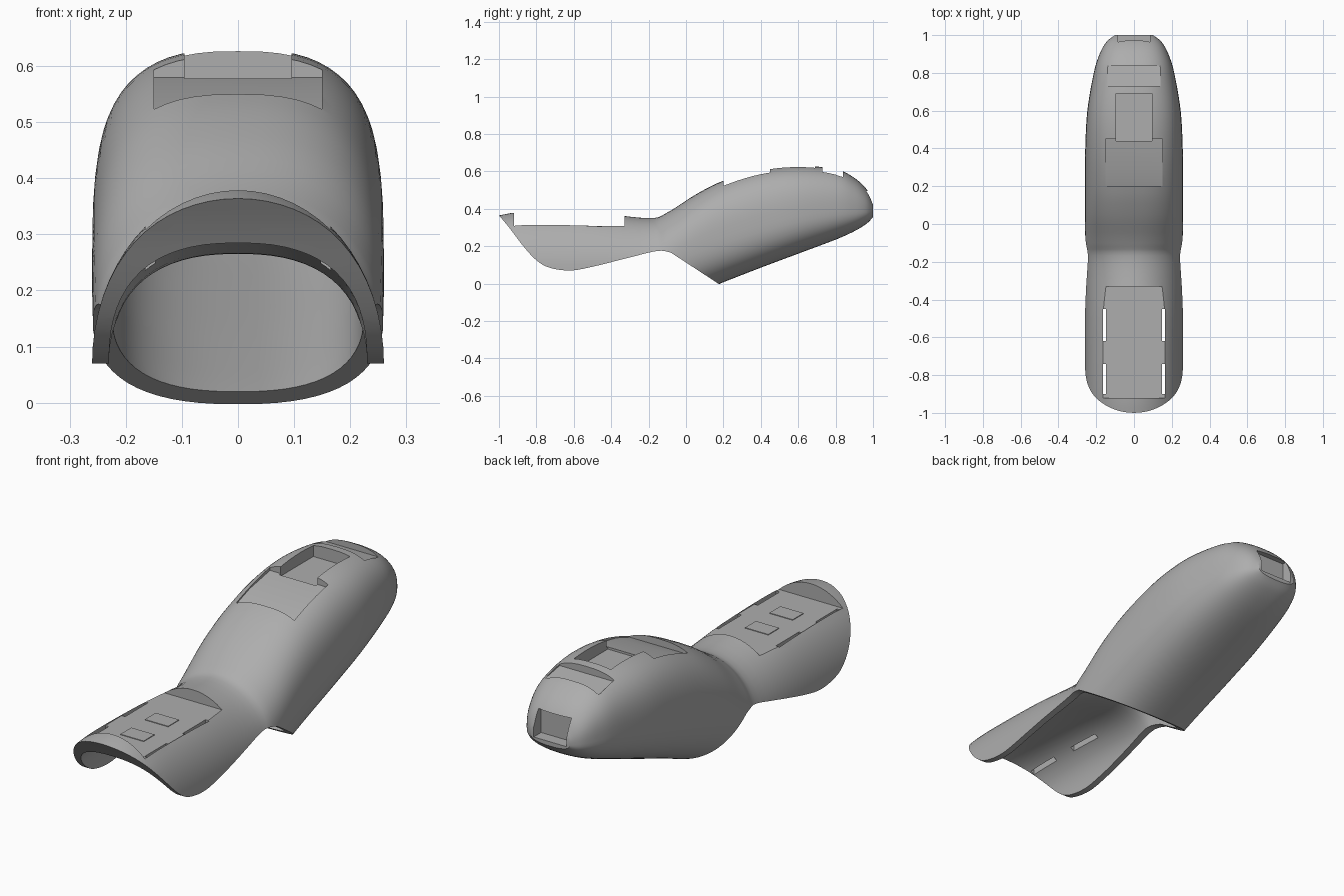
import bpy, bmesh, math

cube = bpy.data.objects.get("Cube")
if cube:
    bpy.data.objects.remove(cube, do_unlink=True)

grey = bpy.data.materials.new("plain grey")
grey.use_nodes = True
colour = (0.42, 0.42, 0.42, 1)
grey.diffuse_color = colour
grey.node_tree.nodes["Principled BSDF"].inputs["Base Color"].default_value = colour

# Body stations: y, half width, top, widest height, bottom, roundness
STATIONS = [
    (-1.02, .26, .36, .07, -.2, 2), (-.85, .26, .385, .07, -.2, 2),
    (-.5, .26, .378, .07, -.2, 2), (-.2, .258, .35, .08, -.15, 2),
    (-.1, .258, .38, .12, -.1, 2.2), (.05, .26, .475, .2, -.055, 2.5),
    (.2, .26, .55, .25, .007, 2.7), (.4, .258, .61, .31, .085, 2.8),
    (.6, .247, .63, .36, .16, 2.8), (.8, .213, .612, .39, .235, 2.7),
    (.9, .182, .565, .39, .28, 2.7), (.965, .145, .505, .39, .32, 2.6),
    (1.0, .1, .44, .385, .355, 2.6)]
SEGMENTS, STEPS = 64, 5


def make_object(name, bm):
    bmesh.ops.recalc_face_normals(bm, faces=bm.faces)
    mesh = bpy.data.meshes.new(name)
    bm.to_mesh(mesh)
    bm.free()
    mesh.materials.append(grey)
    obj = bpy.data.objects.new(name, mesh)
    bpy.context.collection.objects.link(obj)
    return obj


def smooth_points(points):
    """Catmull-Rom resampling of a list of tuples."""
    result = []
    last = len(points) - 1
    for i in range(last):
        quad = [points[max(0, min(last, i + k))] for k in (-1, 0, 1, 2)]
        for s in range(STEPS):
            t = s / STEPS
            result.append(tuple(
                b + t * ((c - a) + t * ((2*a - 5*b + 4*c - d) + t * (3*b - a - 3*c + d))) / 2
                for a, b, c, d in zip(*quad)))
    return result + [points[-1]]


def ring(bm, station):
    """Superellipse section, rounder below its widest height."""
    y, w, top, mid, bottom, roundness = station
    verts = []
    for i in range(SEGMENTS):
        a = 2 * math.pi * i / SEGMENTS
        c, s = math.cos(a), math.sin(a)
        n = roundness if s > 0 else min(roundness, 2.45)
        x = w * math.copysign(abs(c) ** (2 / n), c)
        h = abs(s) ** (2 / n)
        z = mid + h * (top - mid) if s > 0 else mid - h * (mid - bottom)
        verts.append(bm.verts.new((x, y, z)))
    return verts


def loft(name, stations):
    bm = bmesh.new()
    rings = [ring(bm, s) for s in stations]
    for a, b in zip(rings, rings[1:]):
        for i in range(SEGMENTS):
            j = (i + 1) % SEGMENTS
            bm.faces.new((a[i], a[j], b[j], b[i]))
    bm.faces.new(rings[0])
    bm.faces.new(rings[-1])
    return make_object(name, bm)


def prism(name, outline, x0, x1):
    """Side outline in y, z extruded across x."""
    bm = bmesh.new()
    face = bm.faces.new([bm.verts.new((x0, y, z)) for y, z in outline])
    new = bmesh.ops.extrude_face_region(bm, geom=[face])["geom"]
    bmesh.ops.translate(bm, vec=(x1 - x0, 0, 0),
                        verts=[v for v in new if isinstance(v, bmesh.types.BMVert)])
    return make_object(name, bm)


def block(name, x0, x1, y0, y1, z0, z1):
    return prism(name, [(y0, z0), (y1, z0), (y1, z1), (y0, z1)], x0, x1)


def carve(target, cutter):
    cutter.hide_render = True
    mod = target.modifiers.new("carve", 'BOOLEAN')
    mod.operation, mod.solver, mod.object = 'DIFFERENCE', 'EXACT', cutter
    bpy.ops.object.select_all(action='DESELECT')
    bpy.context.view_layer.objects.active = target
    target.select_set(True)
    bpy.ops.object.modifier_apply(modifier=mod.name)
    bpy.data.objects.remove(cutter, do_unlink=True)


# Outer body and hollow interior
path = smooth_points(STATIONS)
body = loft("seat_body", path)
inner = []
for y, w, top, mid, bottom, n in path:
    if y < .88:
        t = max(0, min(1, (y + .5) / .5))
        inner.append((y, w - .03 - .006 * t, top - .092 + .012 * t,
                      mid, bottom + .037, n + .4))
inner[0] = (-1.1,) + inner[0][1:]
carve(body, loft("interior", inner))

# Sloped front edge, open belly and slanted mouth
lower_edge = smooth_points([(-1.005, .37), (-.95, .305), (-.87, .2), (-.8, .125), (-.73, .085),
                            (-.62, .07), (-.5, .09), (-.3, .14), (-.15, .175), (-.08, .165)])
carve(body, prism("belly_cut", [(-1.3, .37)] + lower_edge
                  + [(.18, -.005), (.18, -.5), (-1.3, -.5)], -.5, .5))

# Sunken front deck behind the front rim, with side slits
carve(body, block("deck_cut", -.165, .165, -.92, -.33, .308, .6))
for side in (-1, 1):
    for y0, y1 in ((-.9, -.74), (-.62, -.45)):
        x0, x1 = sorted((side * .148, side * .165))
        carve(body, block("slit_cut", x0, x1, y0, y1, .1, .5))

# Sunken panels, pocket on the hump and tail recess
carve(body, prism("front_hump_cut", [(.2, .517), (.3, .552), (.45, .58), (.45, 1), (.2, 1)],
                  -.15, .15))
carve(body, prism("rear_hump_cut", [(.73, .59), (.84, .57), (.84, 1), (.73, 1)], -.14, .14))
carve(body, block("pocket_cut", -.095, .095, .44, .69, .568, 1))
carve(body, block("tail_cut", -.085, .085, .945, 1.2, .375, .495))

bpy.ops.object.select_all(action='DESELECT')
bpy.context.view_layer.objects.active = body
body.select_set(True)
bpy.ops.object.shade_smooth_by_angle(angle=math.radians(32))

# Small square pads on the deck
for name, y in (("front_pad", -.74), ("rear_pad", -.56)):
    block(name, -.06, .06, y - .04, y + .04, .307, .311)
